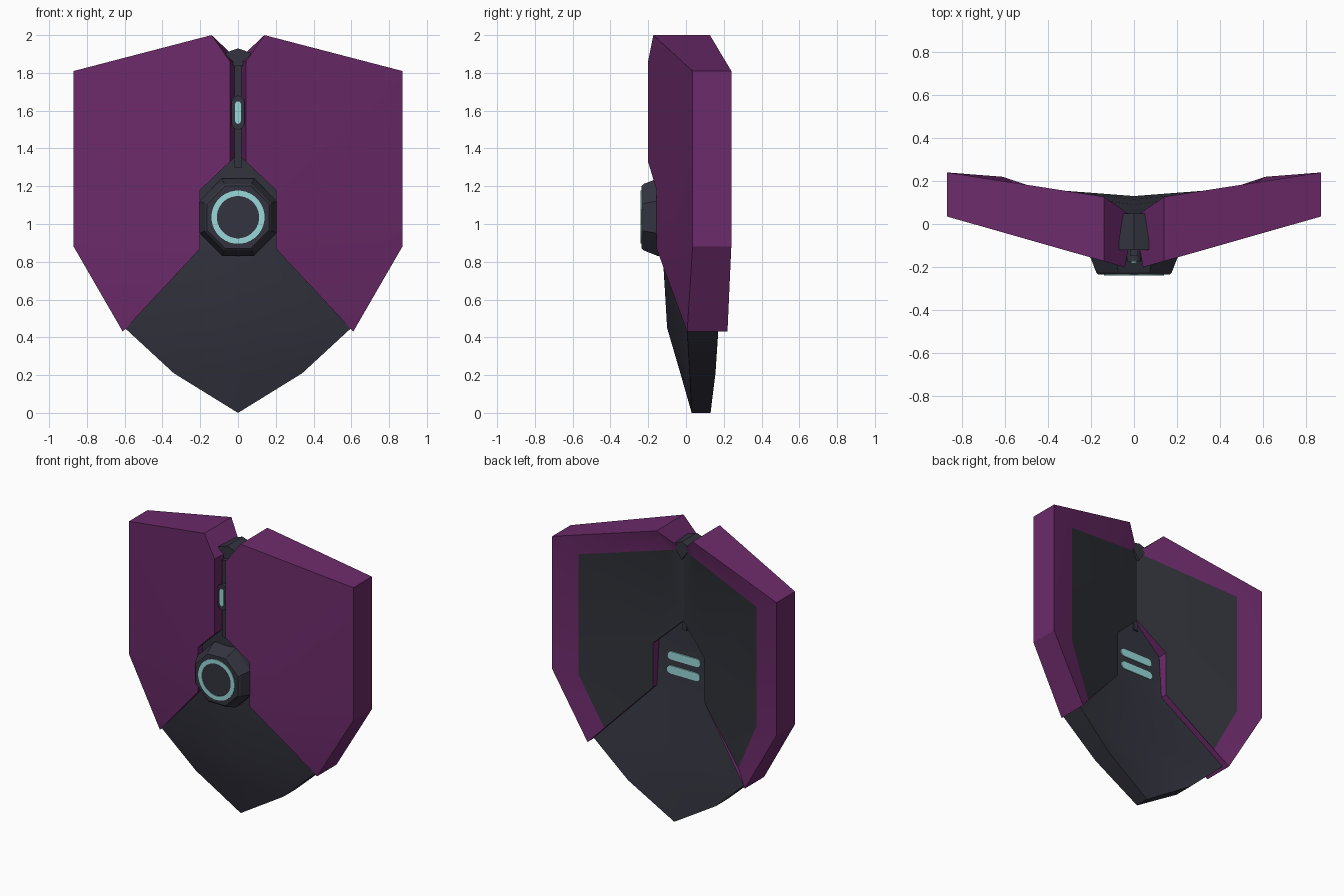
import bpy, bmesh, math

if "Cube" in bpy.data.objects:
    bpy.data.objects.remove(bpy.data.objects["Cube"])


def material(name, rgb):
    m = bpy.data.materials.new(name)
    m.diffuse_color = (*rgb, 1)
    m.use_nodes = True
    m.node_tree.nodes["Principled BSDF"].inputs["Base Color"].default_value = m.diffuse_color
    return m


PURPLE = material("purple", (0.15, 0.024, 0.145))
DARK = material("dark_blue_grey", (0.034, 0.034, 0.05))
PANEL = material("dark_grey", (0.031, 0.033, 0.042))
GLOW = material("pale_cyan", (0.32, 0.69, 0.69))


def loft(name, rings, mats, caps=True, mirror=False, last_cap_mat=0, angle=25):
    """Skin a list of equal-length point rings into one object."""
    bm = bmesh.new()
    rows = [[bm.verts.new(p) for p in r] for r in rings]
    n = len(rows[0])
    for a, b in zip(rows, rows[1:]):
        for i in range(n):
            j = (i + 1) % n
            bm.faces.new((a[i], a[j], b[j], b[i]))
    if caps:
        bm.faces.new(rows[0])
        bm.faces.new(rows[-1]).material_index = last_cap_mat
    bmesh.ops.remove_doubles(bm, verts=bm.verts, dist=1e-4)
    bmesh.ops.triangulate(bm, faces=[f for f in bm.faces if len(f.verts) > 4])
    bmesh.ops.recalc_face_normals(bm, faces=bm.faces)
    me = bpy.data.meshes.new(name)
    bm.to_mesh(me)
    bm.free()
    for m in mats:
        me.materials.append(m)
    ob = bpy.data.objects.new(name, me)
    bpy.context.collection.objects.link(ob)
    bpy.ops.object.select_all(action='DESELECT')
    ob.select_set(True)
    bpy.context.view_layer.objects.active = ob
    bpy.ops.object.shade_smooth_by_angle(angle=math.radians(angle))
    if mirror:
        ob.modifiers.new("mirror", 'MIRROR').use_clip = True
    return ob


def at_y(outline, y):
    return [(x, y, z) for x, z in outline]


def polygon(n, r, cz=1.036, turn=0.5):
    return [(r * math.cos((i + turn) * 2 * math.pi / n),
             cz + r * math.sin((i + turn) * 2 * math.pi / n)) for i in range(n)]


def capsule(r, lo, hi):
    """Stadium outline as (across, along) pairs."""
    arc = [math.pi * i / 8 for i in range(9)]
    return ([(r * math.cos(a), hi - r + r * math.sin(a)) for a in arc] +
            [(-r * math.cos(a), lo + r - r * math.sin(a)) for a in arc])


# Purple side plates with dished dark back panels
front = [(.14, 2), (.87, 1.81), (.87, .88), (.61, .43), (.2, .87), (.2, 1.18), (.042, 1.33), (.042, 1.86)]
back = front[:6] + [(.0, 1.37), (.0, 1.868)]
panel = [(.1, 1.85), (.69, 1.72), (.69, .88), (.52, .53), (.2, .87), (.2, 1.18), (0, 1.37), (0, 1.868)]


def front_y(x, z):
    return .035 - .285 * (.87 - x) + .1 * max(0, .88 - z) * (x > .5)


def panel_y(x):
    return .03 + .256 * x


def rim_y(x, z):
    if x > .5 or z > 1.9:
        return .105 + .155 * x + .02 * (z < .5)
    return panel_y(x)


loft("side_plates",
     [[(x, front_y(x, z), z) for x, z in front],
      [(x, rim_y(x, z), z) for x, z in back],
      [(x, panel_y(x), z) for x, z in panel]],
     [PURPLE, PANEL], mirror=True, last_cap_mat=1, angle=15)

# Dark lower plate: half width, height, front centre, front edge, back edge, back centre
rows = [(0, 1.37, -.14, -.14, .01, .01),
        (.2, 1.18, -.14, -.11, .012, .012),
        (.2, .87, -.125, -.10, .035, .03),
        (.6, .45, -.10, .005, .172, .09),
        (.34, .21, -.03, .02, .156, .115),
        (0, 0, .03, .03, .13, .13)]
loft("lower_plate",
     [[(-w, fe, z), (0, fc, z), (w, fe, z), (w, be, z), (0, bc, z), (-w, be, z)]
      for w, z, fc, fe, be, bc in rows], [DARK], angle=30)

# Spine between the plates, with its top cap and light
loft("spine", [at_y([(-.018, 1.3), (.018, 1.3), (.018, 1.84), (-.018, 1.84)], y)
               for y in (-.15, .02)], [DARK])
cap = [(0, 1.93), (.07, 1.905), (0, 1.805), (-.07, 1.905)]
loft("spine_cap", [at_y(cap, y) for y in (-.12, .05)], [DARK])
loft("spine_light_housing", [at_y(capsule(.034, 1.5, 1.68), y) for y in (-.175, -.1)], [DARK])
loft("spine_light", [at_y(capsule(.015, 1.53, 1.65), y) for y in (-.181, -.174)], [GLOW])

# Octagonal hub with glowing ring
loft("hub", [at_y(polygon(8, r), y) for r, y in
             ((.222, -.08), (.222, -.15), (.19, -.225), (.178, -.236))], [DARK], angle=10)
loft("hub_ring", [at_y(polygon(32, r), y) for r, y in
                  ((.141, -.235), (.141, -.24), (.112, -.24), (.112, -.235))],
     [GLOW], caps=False)

# Two straight light strips on the recessed back of the plate
for i, cz in enumerate((1.002, 1.098)):
    y0 = .022 - .058 * (cz - 1.002)
    strip = [(along, cz + across) for across, along in capsule(.028, -.128, .128)]
    loft(f"back_light_{i + 1}", [at_y(strip, y0 + d) for d in (0, .008)], [GLOW])
